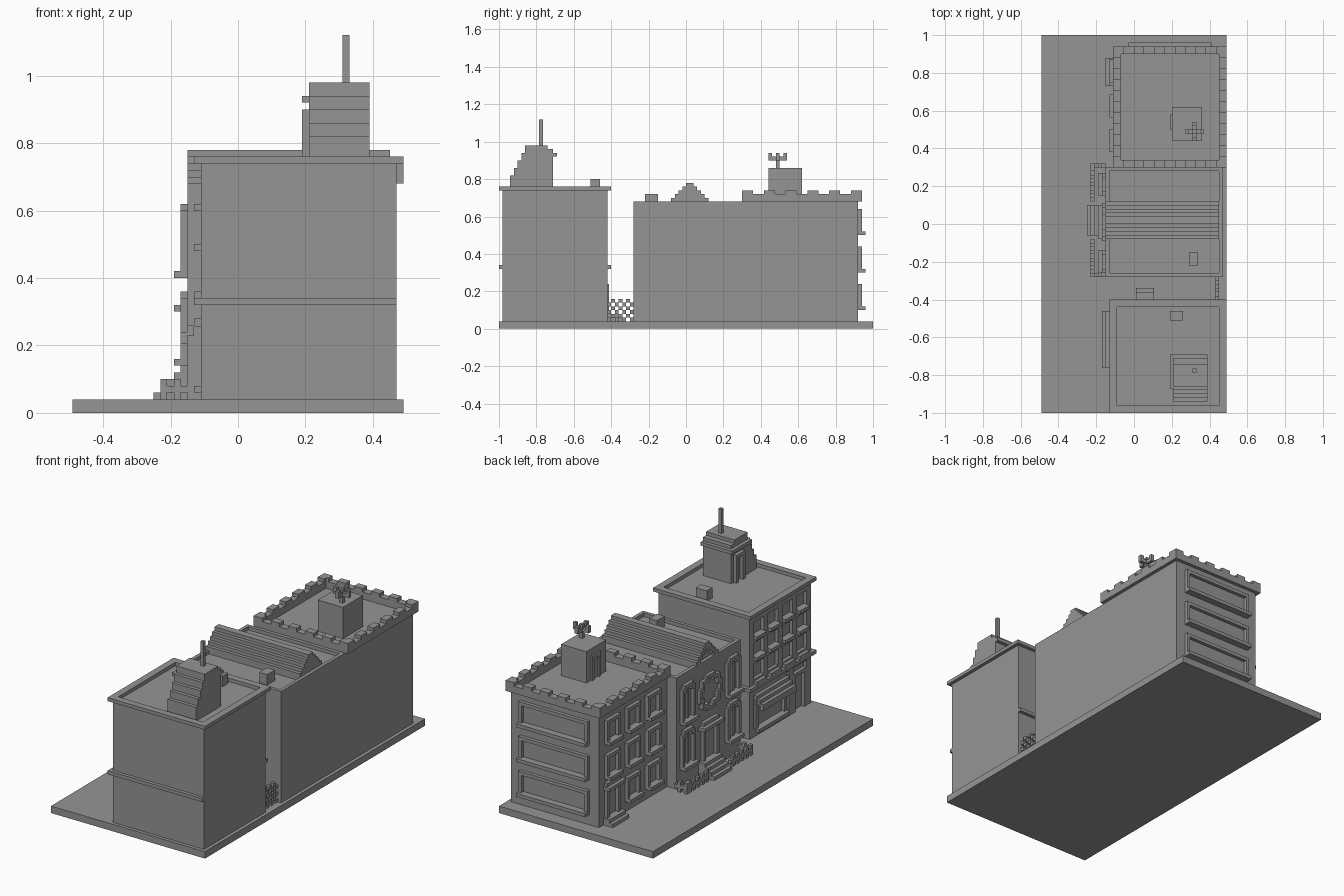
import bpy, bmesh
from mathutils import Matrix, Vector

if "Cube" in bpy.data.objects:
    bpy.data.objects.remove(bpy.data.objects["Cube"])

grey = bpy.data.materials.new("stone_grey")
grey.use_nodes = True
tint = (0.3, 0.3, 0.3, 1)
grey.diffuse_color = tint
grey.node_tree.nodes["Principled BSDF"].inputs["Base Color"].default_value = tint
V = 0.02  # block size


def part(name, *boxes):
    """One object made of boxes, each (x0, x1, y0, y1, z0, z1)."""
    bm = bmesh.new()
    for x0, x1, y0, y1, z0, z1 in boxes:
        mid = Vector((x0 + x1, y0 + y1, z0 + z1)) / 2
        size = Matrix.Diagonal((x1 - x0, y1 - y0, z1 - z0, 1))
        bmesh.ops.create_cube(bm, size=1, matrix=Matrix.Translation(mid) @ size)
    mesh = bpy.data.meshes.new(name)
    bm.to_mesh(mesh)
    bm.free()
    mesh.materials.append(grey)
    ob = bpy.data.objects.new(name, mesh)
    bpy.context.collection.objects.link(ob)


def ring(x0, x1, y0, y1, z0, z1, t):
    """Flat rectangular rim of width t."""
    return [(x0, x0 + t, y0, y1, z0, z1), (x1 - t, x1, y0, y1, z0, z1),
            (x0 + t, x1 - t, y0, y0 + t, z0, z1), (x0 + t, x1 - t, y1 - t, y1, z0, z1)]


def street_frame(wall, y0, y1, z0, z1, sill=True):
    """Window frame standing out from a street wall, with a deeper sill."""
    f = wall - V
    b = [(f, wall, y0, y0 + V, z0, z1), (f, wall, y1 - V, y1, z0, z1),
         (f, wall, y0, y1, z1 - V, z1)]
    if sill:
        b.append((f - V, wall, y0, y1, z0 - V, z0))
    return b


def arch_frame(wall, y0, y1, z0, z1):
    """Frame with a stepped round head, a glazing bar and a sill."""
    f, m = wall - V, (y0 + y1) / 2
    return [(f, wall, y0, y0 + V, z0, z1 - 2 * V), (f, wall, y1 - V, y1, z0, z1 - 2 * V),
            (f, wall, y0, y0 + 2 * V, z1 - 2 * V, z1 - V),
            (f, wall, y1 - 2 * V, y1, z1 - 2 * V, z1 - V),
            (f, wall, y0 + V, y1 - V, z1 - V, z1),
            (wall - V / 2, wall, m - V / 2, m + V / 2, z0, z1 - V),
            (f - V, wall, y0, y1, z0 - V, z0)]


part("pavement", (-.49, .49, -1, 1, 0, .04))

# --- Corner shop block ---
part("shop_ground_floor", (-.09, .47, -.98, -.42, .04, .32))
part("shop_upper_floor", (-.09, .47, -.98, -.42, .32, .74))
part("shop_band", (-.13, .47, -1, -.40, .32, .34))
part("shop_cornice", *ring(-.13, .49, -1, -.40, .74, .76, .04))
grid = [(-.11, -.09, y, y + .04, .34, .74) for y in (-.98, -.85, -.72, -.59, -.46)]
for z, top in ((.34, .37), (.46, .50), (.58, .62), (.70, .74)):
    grid.append((-.11, -.09, -.98, -.42, z, top))
part("shop_window_grid", *grid)
part("shop_window_ledges", *[(-.13, -.09, y, y + .09, z, z + V)
                             for y in (-.94, -.81, -.68, -.55)
                             for z in (.34, .48, .60)])
part("shop_pillars", *[(-.11, -.09, y, y + .04, .04, .32) for y in (-.98, -.82, -.46)],
     (-.11, -.09, -.98, -.42, .30, .32))
part("shop_awning", *[(-.11 - i * V, -.09 - i * V, -.76, -.46, .28 - i * .025, .30 - i * .02)
                      for i in range(4)])
part("shop_front_window", *street_frame(-.09, -.76, -.48, .08, .24),
     (-.11, -.09, -.78, -.46, .04, .08))
part("shop_door", *street_frame(-.09, -.94, -.82, .04, .26, False))
part("alley_steps", (.01, .105, -.42, -.36, .04, .08), (.01, .105, -.36, -.34, .04, .06))
part("alley_door", (.02, .095, -.42, -.412, .08, .24))

# Stair house with stepped back, eaves and mast
part("stair_house", *[(.21, .39, -.94 + i * V, -.71, .74, .82 + i * .04) for i in range(4)],
     (.21, .39, -.86, -.71, .94, .96), (.21, .39, -.86, -.74, .96, .98))
part("stair_house_eaves", (.19, .39, -.87, -.69, .92, .94))
part("stair_house_door", *street_frame(.21, -.81, -.73, .74, .90, False))
part("mast", (.31, .33, -.785, -.765, .98, 1.12))
part("roof_vent", (.19, .26, -.51, -.46, .74, .80))

# --- Alley lattice ---
part("alley_lattice", *[(.43, .45, -.42 + j * V, -.40 + j * V, .04 + k * V, .06 + k * V)
                        for j in range(7) for k in range(6) if (j + k) % 2 == 0])

# --- Middle hall ---
W = -.15
part("hall_body", (W, .47, -.28, .30, .04, .66))
part("hall_parapet", *ring(W, .47, -.28, .30, .66, .68, V))
gable, trim = [], []
for i in range(5):
    y0, y1, z = -.08 + i * V, .12 - i * V, .68 + i * V
    gable.append((W + V, .45, y0, y1, z - V * (i == 0), z + V))
    if i < 3:
        trim += [(W, W + V, y0, y0 + .04, z, z + V), (W, W + V, y1 - .04, y1, z, z + V)]
    else:
        trim.append((W, W + V, y0, y1, z, z + V))
part("gable_roof", *gable)
part("gable_trim", *trim)
part("hall_chimney", (.29, .34, -.22, -.15, .66, .72))
for side, y0, y1 in (("left", .15, .27), ("right", -.26, -.14)):
    part("hall_upper_window_" + side, *arch_frame(W, y0, y1, .42, .62))
    part("hall_lower_window_" + side, *arch_frame(W, y0, y1, .16, .36))

# Round window: ring of blocks
rose = []
for j in range(-5, 5):
    for k in range(-5, 5):
        r = ((j + .5) ** 2 + (k + .5) ** 2) ** .5
        if 3.6 < r < 5:
            y, z = .01 + j * V, .50 + k * V
            rose.append((W - V, W, y, y + V, z, z + V))
part("round_window", *rose)
part("hall_door_frame", *street_frame(W, -.06, .08, .12, .32, False))
part("hall_door_canopy", (W - .04, W, -.08, .10, .30, .32), (W - V, W, -.06, .08, .32, .34))
part("hall_steps", *[(-.25 + i * V, W, -.06, .10, .04 + i * V, .06 + i * V) for i in range(4)])

# Garden fence: pickets and rail on both sides of the steps
for side, a, b in (("left", .12, .32), ("right", -.28, -.08)):
    end = b - V if side == "left" else a
    fence = [(-.23, -.21, a, b, .06, .08), (-.23, W, end, end + V, .06, .08)]
    fence += [(-.23, -.21, a + i * .04, a + i * .04 + V, .04, .10) for i in range(5)]
    fence += [(-.23 + i * .04, -.21 + i * .04, end, end + V, .04, .10) for i in range(2)]
    part("garden_fence_" + side, *fence)

# --- Battlemented block ---
C = -.09
part("castle_body", (C, .47, .30, .92, .04, .68))
part("battlement_wall", *ring(-.11, .49, .30, .94, .68, .72, .04))
sx, sy = .60 / 11, .64 / 11
merlons = []
for i in range(0, 11, 2):
    x, y = -.11 + i * sx, .30 + i * sy
    merlons += [(x, x + sx, e, e + .04, .72, .74) for e in (.30, .90)]
    merlons += [(e, e + .04, y, y + sy, .72, .74) for e in (-.11, .45)]
part("merlons", *merlons)
for r, z in enumerate((.12, .32, .52)):
    frames = []
    for y in (.38, .565, .75)[:2 if r == 0 else 3]:
        frames += street_frame(C, y, y + .12, z, z + .12)
    part("castle_windows_row_%d" % (r + 1), *frames)
    # Wide end window: frame plus projecting sill
    part("end_window_%d" % (r + 1),
         (-.03, -.01, .92, .94, z, z + .12), (.39, .41, .92, .94, z, z + .12),
         (-.03, .41, .92, .94, z + .10, z + .12), (-.03, .41, .92, .96, z - V, z))
part("castle_door", *street_frame(C, .75, .87, .08, .26, False),
     (C - .04, C, .73, .88, .24, .26), (C - V, C, .75, .87, .26, .28))
part("castle_steps", (-.15, C, .73, .88, .04, .06), (-.13, C, .73, .88, .06, .08))

# Roof house with branching aerial
part("roof_house", (.20, .36, .44, .62, .68, .86))
part("roof_house_door", *street_frame(.21, .50, .58, .68, .82, False))
part("aerial", (.31, .33, .48, .50, .86, .94),
     (.27, .37, .48, .50, .90, .92), (.31, .33, .44, .54, .90, .92),
     *[(.31 + a * V, .33 + a * V, .48 + b * V, .50 + b * V, .92, .94)
       for a, b in ((-2, 0), (2, 0), (0, -2), (0, 2))])
